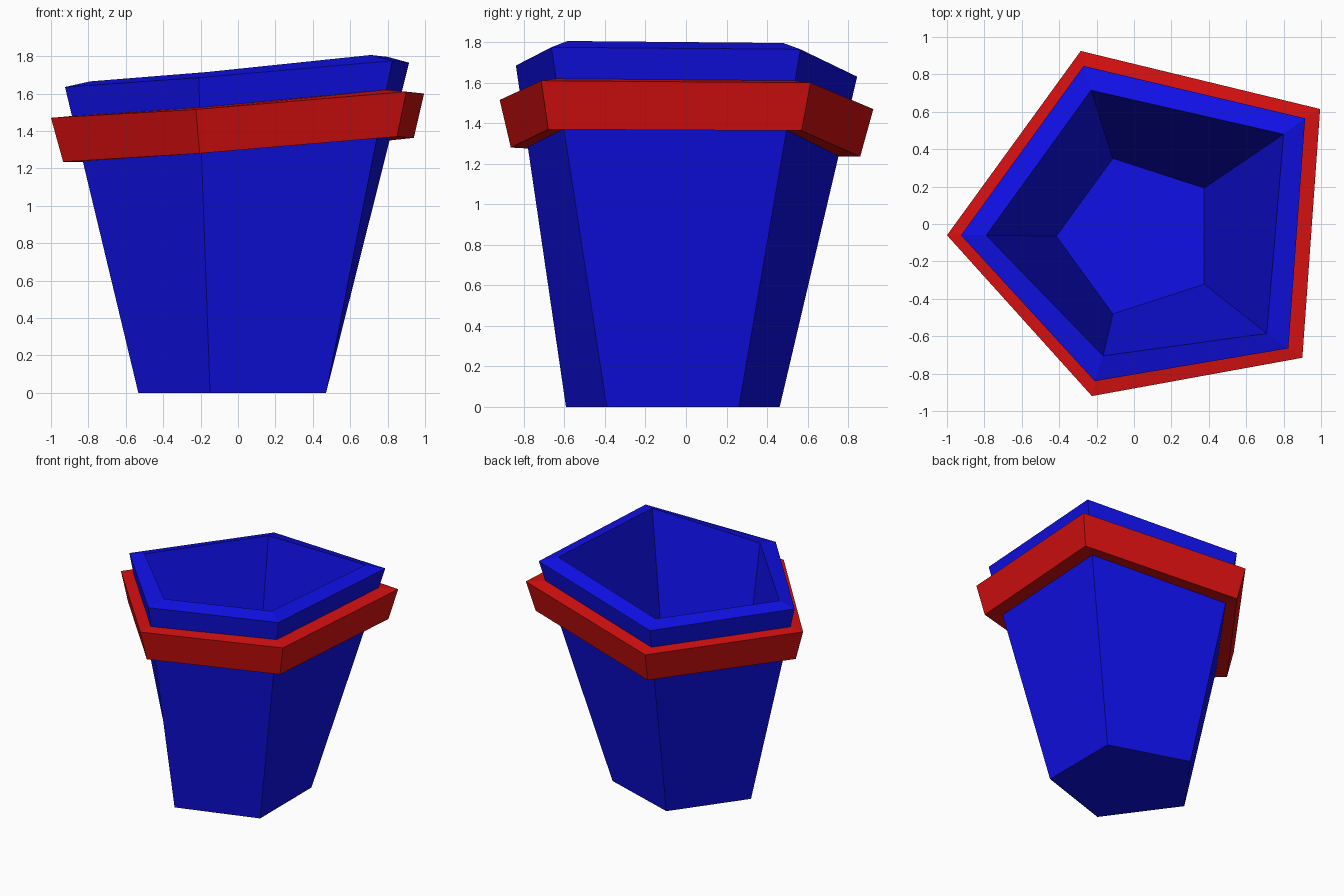
import bpy
import math
from mathutils import Vector

cube = bpy.data.objects.get("Cube")
if cube:
    bpy.data.objects.remove(cube, do_unlink=True)


def make_material(name, color):
    mat = bpy.data.materials.new(name)
    mat.use_nodes = True
    mat.diffuse_color = color
    mat.node_tree.nodes["Principled BSDF"].inputs["Base Color"].default_value = color
    return mat


def pentagon(radius, center_x, z):
    """Regular five-sided loop with one corner pointing to -x."""
    angles = [math.pi + i * math.tau / 5 for i in range(5)]
    return [Vector((center_x + radius * math.cos(a), radius * math.sin(a) - 0.065, z))
            for a in angles]


def loft(name, loops, mat, closed):
    """Skin five-sided loops; cap both ends, or join last loop to first."""
    n = len(loops[0])
    verts = [v for loop in loops for v in loop]
    faces = []
    for k in range(len(loops) if closed else len(loops) - 1):
        a, b = k * n, (k + 1) % len(loops) * n
        for i in range(n):
            j = (i + 1) % n
            faces.append((a + i, a + j, b + j, b + i))
    if not closed:
        faces.append(tuple(reversed(range(n))))
        faces.append(tuple(range(len(verts) - n, len(verts))))
    mesh = bpy.data.meshes.new(name)
    mesh.from_pydata(verts, [], faces)
    mesh.materials.append(mat)
    obj = bpy.data.objects.new(name, mesh)
    bpy.context.collection.objects.link(obj)
    return obj


def points(*coords):
    return [Vector(c) for c in coords]


blue = make_material("blue glaze", (0.005, 0.005, 0.8, 1))
red = make_material("red glaze", (0.68, 0.005, 0.005, 1))

# Loops run from the left-pointing corner through the front to the back
base = pentagon(0.555, 0.022, 0)
floor = pentagon(0.437, 0.022, 0.11)
rim_outer = points((-0.925, -0.06, 1.635), (-0.21, -0.84, 1.685), (0.825, -0.665, 1.775),
                   (0.915, 0.565, 1.765), (-0.27, 0.845, 1.63))
rim_inner = points((-0.79, -0.06, 1.665), (-0.165, -0.705, 1.715), (0.71, -0.585, 1.806),
                   (0.80, 0.48, 1.796), (-0.23, 0.715, 1.665))
band_top = points((-1.0, -0.06, 1.47), (-0.225, -0.92, 1.515), (0.90, -0.715, 1.61),
                  (0.995, 0.615, 1.60), (-0.285, 0.925, 1.47))
band_bottom = points((-0.935, -0.06, 1.235), (-0.205, -0.865, 1.28), (0.85, -0.68, 1.37),
                     (0.94, 0.57, 1.363), (-0.26, 0.86, 1.235))


def on_wall(loop, lift):
    """Corners of the pot wall level with the given loop."""
    return [b.lerp(r, (p.z + lift) / r.z) for b, r, p in zip(base, rim_outer, loop)]


wall_low = on_wall(band_bottom, 0.003)
wall_high = on_wall(band_top, 0.01)

# Hollow pot with a sloping rim, and the band around it
loft("pot_body", [base, wall_low, wall_high, rim_outer, rim_inner, floor], blue, False)
loft("rim_band", [wall_low, band_bottom, band_top, wall_high], red, True)
